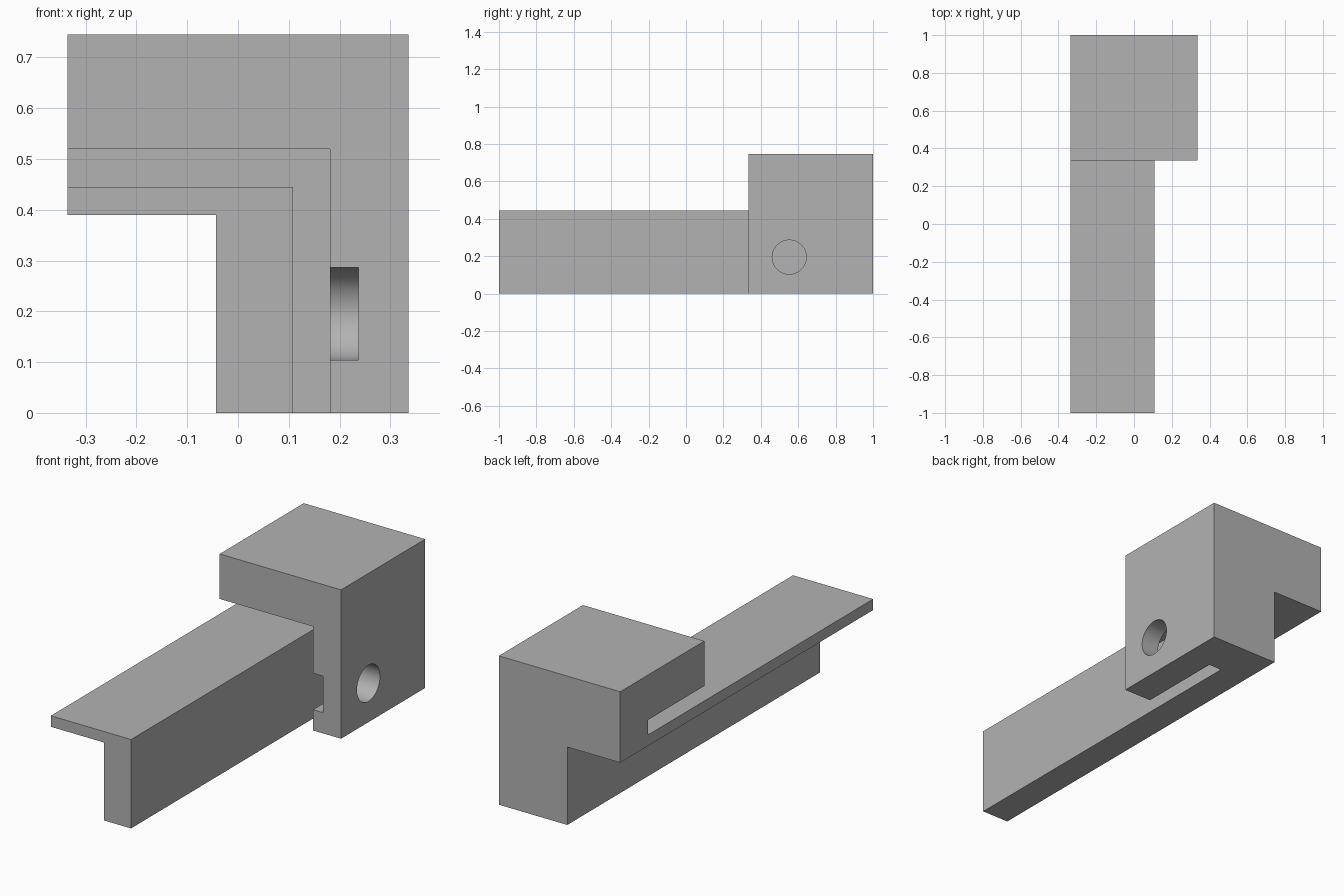
import bpy
import bmesh
import math
from mathutils import Vector, Matrix

default = bpy.data.objects.get("Cube")
if default:
    bpy.data.objects.remove(default, do_unlink=True)

grey = bpy.data.materials.new("plain grey")
grey.use_nodes = True
grey.diffuse_color = (0.45, 0.45, 0.45, 1)
grey.node_tree.nodes["Principled BSDF"].inputs["Base Color"].default_value = grey.diffuse_color


def finish(bm, name):
    bmesh.ops.recalc_face_normals(bm, faces=bm.faces)
    mesh = bpy.data.meshes.new(name)
    bm.to_mesh(mesh)
    bm.free()
    mesh.materials.append(grey)
    obj = bpy.data.objects.new(name, mesh)
    bpy.context.collection.objects.link(obj)
    return obj


def extrude_profile(name, points, y0, y1):
    """Extrude an x/z outline along y."""
    bm = bmesh.new()
    face = bm.faces.new([bm.verts.new((x, y0, z)) for x, z in points])
    ext = bmesh.ops.extrude_face_region(bm, geom=[face])
    moved = [v for v in ext["geom"] if isinstance(v, bmesh.types.BMVert)]
    bmesh.ops.translate(bm, verts=moved, vec=(0, y1 - y0, 0))
    return finish(bm, name)


def angle_profile(left, low, inner_x, inner_z, outer_x, outer_z):
    """Upside-down L: an arm reaching left and a leg reaching down."""
    return [(left, inner_z), (inner_x, inner_z), (inner_x, low),
            (outer_x, low), (outer_x, outer_z), (left, outer_z)]


def rectangle(x0, x1, z0, z1):
    return [(x0, z0), (x1, z0), (x1, z1), (x0, z1)]


SIDE, TOP = 0.336, 0.745
BLOCK_FRONT, SLOT_END = 0.335, 0.78
HOLE_Y, HOLE_Z, HOLE_R = 0.552, 0.195, 0.091

# Main body, an angle section running the full length
body = extrude_profile("clamp_block_and_bar",
                       angle_profile(-SIDE, 0, -0.043, 0.39, SIDE, TOP), -1, 1)

# Slot that parts the bar from the block
slot = extrude_profile("slot_cutter",
                       angle_profile(-0.6, -0.2, 0.108, 0.445, 0.181, 0.52), -1.2, SLOT_END)

# Clearance that leaves only the bar in front of the block
clearance = extrude_profile("clearance_cutter",
                            angle_profile(-0.6, -0.2, 0.145, 0.48, 0.6, 1), -1.2, BLOCK_FRONT)

# Round screw hole in the outer leg
bm = bmesh.new()
bmesh.ops.create_cone(bm, cap_ends=True, segments=64, radius1=HOLE_R, radius2=HOLE_R,
                      depth=0.4, matrix=Matrix.Translation((0.345, HOLE_Y, HOLE_Z))
                      @ Matrix.Rotation(math.pi / 2, 4, "Y"))
hole = finish(bm, "hole_cutter")

# Channel from the block front into the hole
channel = extrude_profile("channel_cutter",
                          rectangle(0.15, 0.237, HOLE_Z - HOLE_R, HOLE_Z + HOLE_R), 0.2, HOLE_Y)

bpy.context.view_layer.objects.active = body
body.select_set(True)
for cutter in (slot, clearance, hole, channel):
    mod = body.modifiers.new(cutter.name, "BOOLEAN")
    mod.operation = "DIFFERENCE"
    mod.solver = "EXACT"
    mod.object = cutter
    bpy.ops.object.modifier_apply(modifier=mod.name)
    bpy.data.objects.remove(cutter, do_unlink=True)

bpy.ops.object.shade_smooth_by_angle(angle=math.radians(30))
